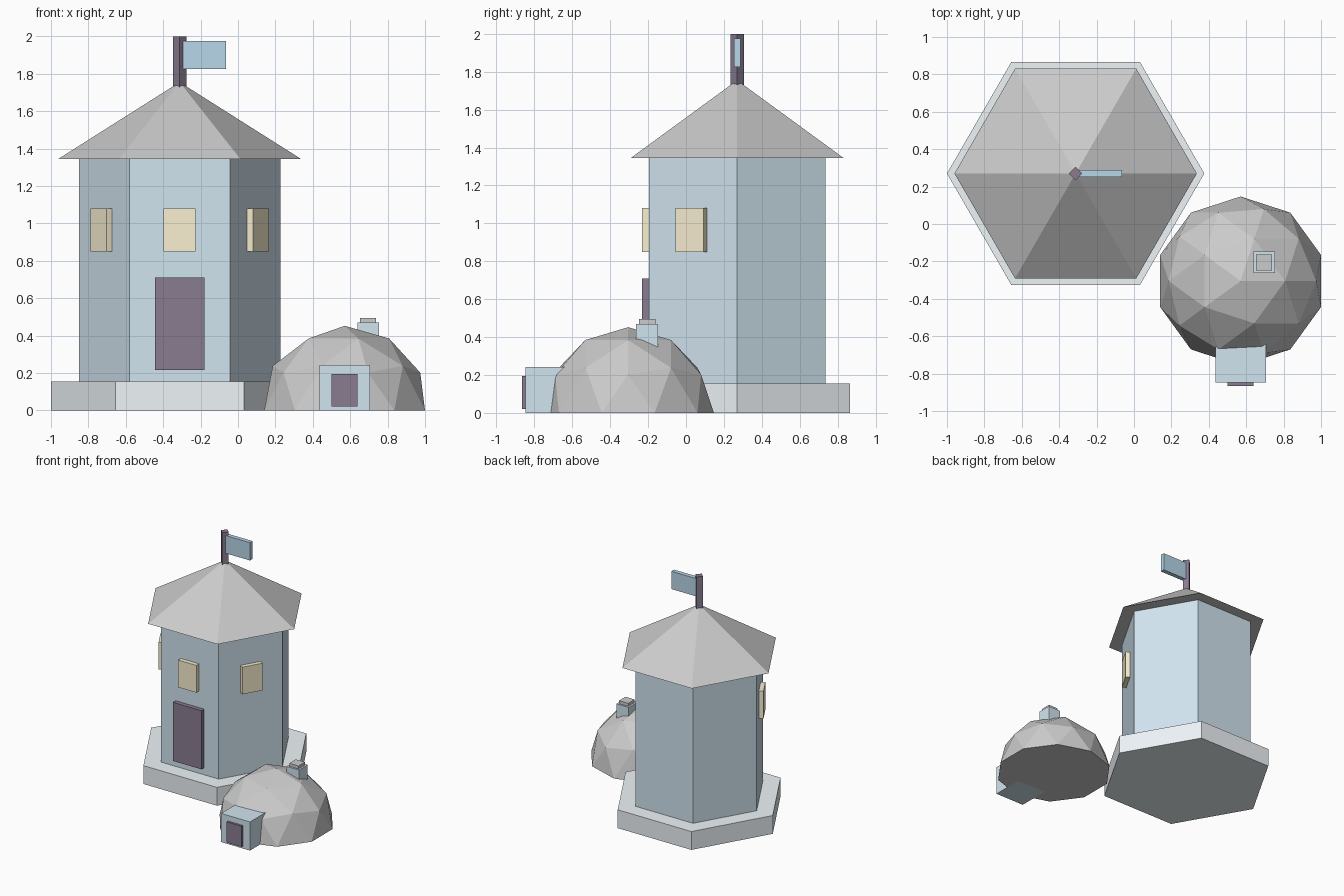
import bpy, bmesh, math
from mathutils import Matrix

if "Cube" in bpy.data.objects:
    bpy.data.objects.remove(bpy.data.objects["Cube"])

TX, TY = -0.312, 0.27      # tower axis
DX, DY = 0.57, -0.305      # dome centre


def material(name, rgb):
    m = bpy.data.materials.new(name)
    m.diffuse_color = (*rgb, 1)
    m.use_nodes = True
    m.node_tree.nodes["Principled BSDF"].inputs["Base Color"].default_value = m.diffuse_color
    return m


BLUE = material("wall_blue", (0.64, 0.78, 0.87))
PALE = material("pale_stone", (0.86, 0.91, 0.94))
FLAG = material("flag_blue", (0.48, 0.68, 0.82))
DARK = material("dark_wood", (0.25, 0.20, 0.28))
GLOW = material("window_yellow", (0.95, 0.87, 0.64))


def finish(name, bm, mat=None):
    bmesh.ops.recalc_face_normals(bm, faces=bm.faces)
    mesh = bpy.data.meshes.new(name)
    bm.to_mesh(mesh)
    bm.free()
    if mat:
        mesh.materials.append(mat)
    ob = bpy.data.objects.new(name, mesh)
    bpy.context.collection.objects.link(ob)
    return ob


def prism(name, sides, r1, r2, z0, z1, mat=None):
    """Upright prism or pyramid on the tower axis, with a corner on +x."""
    bm = bmesh.new()
    place = Matrix.Translation((TX, TY, (z0 + z1) / 2)) @ Matrix.Rotation(math.pi / 2, 4, 'Z')
    bmesh.ops.create_cone(bm, cap_ends=True, segments=sides, radius1=r1, radius2=r2,
                          depth=z1 - z0, matrix=place)
    return finish(name, bm, mat)


def box(name, x, y, z, mat=None, place=Matrix()):
    """Box from (min, max) pairs, optionally moved by a matrix."""
    bm = bmesh.new()
    mid = [sum(p) / 2 for p in (x, y, z)]
    size = [p[1] - p[0] for p in (x, y, z)]
    bmesh.ops.create_cube(bm, size=1, matrix=place @ Matrix.Translation(mid)
                          @ Matrix.Diagonal((*size, 1)))
    return finish(name, bm, mat)


# Hexagonal tower
prism("tower_base", 6, 0.688, 0.688, 0, 0.155, PALE)
prism("tower_wall", 6, 0.538, 0.538, 0.155, 1.345, BLUE)
prism("tower_roof", 6, 0.648, 0, 1.345, 1.755)
prism("flagpole", 4, 0.036, 0.036, 1.70, 2.0, DARK)
box("flag", (TX, -0.065), (TY - 0.018, TY + 0.018), (1.825, 1.975), FLAG)

# Door and windows on the three front faces
axis = Matrix.Translation((TX, TY, 0))
box("tower_door", (-0.133, 0.133), (-0.502, -0.44), (0.215, 0.71), DARK, axis)
for side, turn in (("left", -60), ("front", 0), ("right", 60)):
    box(side + "_window", (-0.085, 0.085), (-0.502, -0.44), (0.85, 1.08), GLOW,
        axis @ Matrix.Rotation(math.radians(turn), 4, 'Z'))

# Faceted dome hut, cut flat at the ground
bm = bmesh.new()
bmesh.ops.create_icosphere(bm, subdivisions=2, radius=0.452)
bmesh.ops.delete(bm, geom=[v for v in bm.verts if v.co.z < -0.01], context='VERTS')
bmesh.ops.holes_fill(bm, edges=[e for e in bm.edges if e.is_boundary], sides=0)
bmesh.ops.translate(bm, verts=bm.verts, vec=(DX, DY, 0))
finish("dome", bm)

# Dome porch, door and chimney
box("porch", (0.435, 0.705), (-0.847, -0.58), (0, 0.242), BLUE)
box("porch_door", (0.50, 0.64), (-0.865, -0.83), (0.02, 0.195), DARK)
box("chimney", (0.638, 0.754), (-0.263, -0.147), (0.30, 0.47), BLUE)
box("chimney_cap", (0.653, 0.739), (-0.248, -0.162), (0.45, 0.495))
